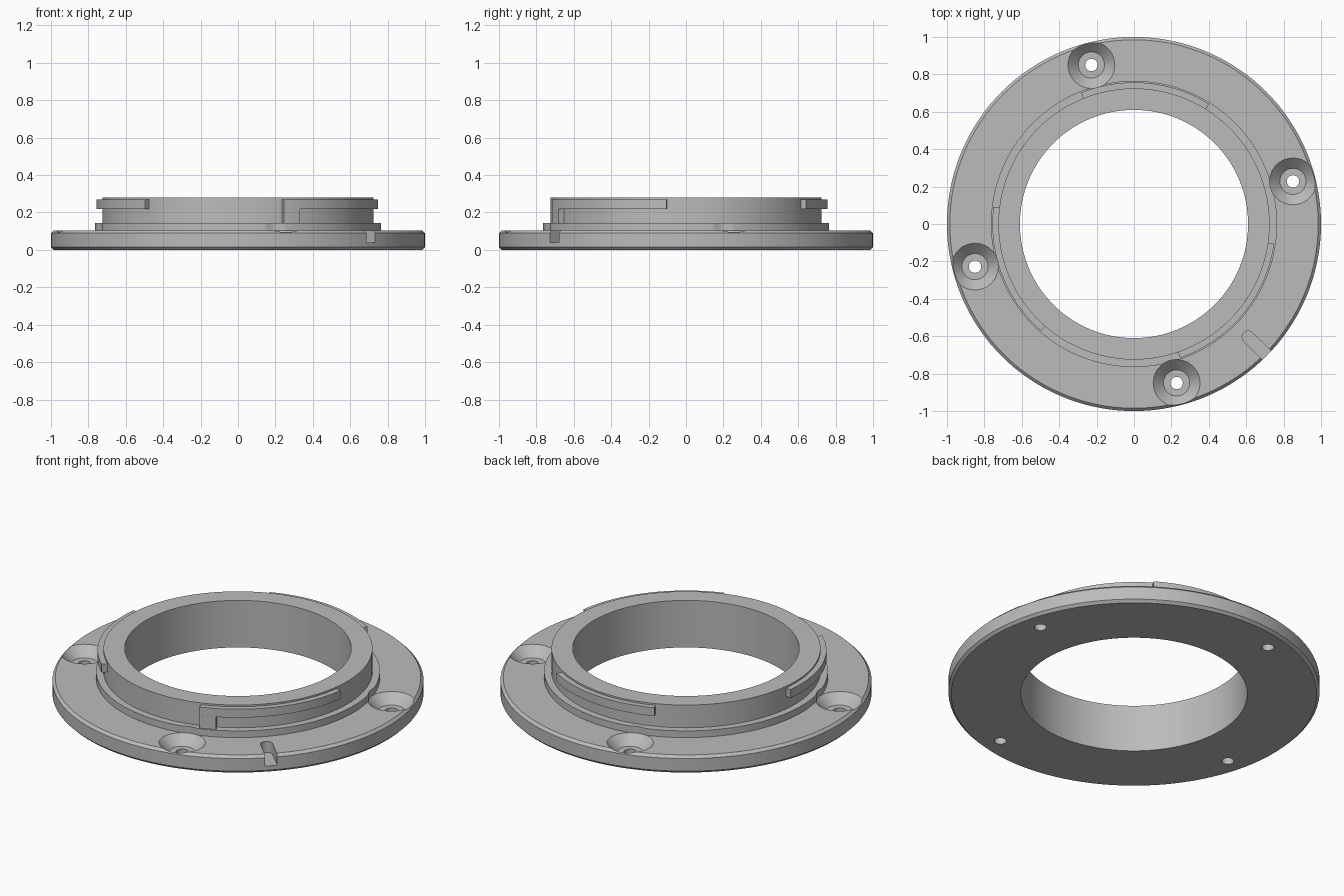
import bpy
import bmesh
from math import radians, cos, sin, pi
from mathutils import Matrix, Vector

if "Cube" in bpy.data.objects:
    bpy.data.objects.remove(bpy.data.objects["Cube"])

metal = bpy.data.materials.new("grey_metal")
metal.use_nodes = True
GREY = (0.5, 0.5, 0.5, 1)
metal.diffuse_color = GREY
metal.node_tree.nodes["Principled BSDF"].inputs["Base Color"].default_value = GREY


def add_object(name, bm):
    bmesh.ops.recalc_face_normals(bm, faces=bm.faces)
    mesh = bpy.data.meshes.new(name)
    bm.to_mesh(mesh)
    bm.free()
    mesh.materials.append(metal)
    obj = bpy.data.objects.new(name, mesh)
    bpy.context.collection.objects.link(obj)
    return obj


def sweep(name, profile, start=0, end=360, steps=144):
    """Turn a closed (radius, height) profile around z, in full or as a sector."""
    full = end - start == 360
    bm = bmesh.new()
    rings = []
    for i in range(steps if full else steps + 1):
        a = radians(start + (end - start) * i / steps)
        rings.append([bm.verts.new((r * cos(a), r * sin(a), z)) for r, z in profile])
    n = len(profile)
    for i in range(steps):
        p, q = rings[i], rings[(i + 1) % len(rings)]
        for j in range(n):
            k = (j + 1) % n
            if p[j] != p[k]:
                bm.faces.new((p[j], q[j], q[k], p[k]))
    if not full:
        bm.faces.new(rings[0])
        bm.faces.new(rings[-1])
    return add_object(name, bm)


def stack(name, levels, segments=48):
    """Solid of revolution through (radius, height) levels, capped at both ends."""
    bm = bmesh.new()
    rings = [[bm.verts.new((r * cos(2 * pi * i / segments), r * sin(2 * pi * i / segments), z))
              for i in range(segments)] for r, z in levels]
    for p, q in zip(rings, rings[1:]):
        for i in range(segments):
            k = (i + 1) % segments
            bm.faces.new((p[i], p[k], q[k], q[i]))
    bm.faces.new(rings[0])
    bm.faces.new(rings[-1])
    return add_object(name, bm)


def cut(target, cutter):
    mod = target.modifiers.new("cut", "BOOLEAN")
    mod.operation = "DIFFERENCE"
    mod.solver = "EXACT"
    mod.object = cutter
    bpy.context.view_layer.objects.active = target
    bpy.ops.object.modifier_apply(modifier=mod.name)
    bpy.data.objects.remove(cutter)


def smooth(obj):
    bpy.ops.object.select_all(action="DESELECT")
    obj.select_set(True)
    bpy.context.view_layer.objects.active = obj
    bpy.ops.object.shade_smooth_by_angle(angle=radians(25))


# Flange, raised step and neck as one turned ring
BORE = 0.61
ring = sweep("mount_ring", [
    (BORE, 0), (0.985, 0), (1, 0.015), (1, 0.09), (0.985, 0.105), (0.765, 0.105),
    (0.765, 0.145), (0.725, 0.145), (0.725, 0.28), (BORE, 0.28)])

# Four countersunk screw holes
for k in range(4):
    a = radians(15 + 90 * k)
    hole = stack("screw_hole_cutter", [
        (0.033, -0.05), (0.033, 0.05), (0.07, 0.05), (0.125, 0.105), (0.125, 0.2)])
    hole.data.transform(Matrix.Translation((0.88 * cos(a), 0.88 * sin(a), 0)))
    cut(ring, hole)

# Round-ended locating slot in the rim
bm = bmesh.new()
w = 0.033
outline = [(0.86 - w * sin(pi * i / 12), w * cos(pi * i / 12)) for i in range(13)]
outline += [(1.1, -w), (1.1, w)]
face = bm.faces.new([bm.verts.new((x, y, 0.04)) for x, y in outline])
top = bmesh.ops.extrude_face_region(bm, geom=[face])["geom"]
bmesh.ops.translate(bm, vec=Vector((0, 0, 0.2)),
                    verts=[v for v in top if isinstance(v, bmesh.types.BMVert)])
slot = add_object("slot_cutter", bm)
slot.data.transform(Matrix.Rotation(radians(-44.7), 4, "Z"))
cut(ring, slot)
smooth(ring)

# Three bayonet tabs around the neck, with a stop under the front one
TAB = [(0.715, 0.22), (0.757, 0.22), (0.757, 0.27), (0.715, 0.27)]
for name, start, end in (("back_tab", 58, 112), ("right_tab", 173, 229), ("front_tab", -71, -8)):
    smooth(sweep(name, TAB, start, end, 28))
STOP = [(0.715, 0.14), (0.757, 0.14), (0.757, 0.22), (0.715, 0.22)]
smooth(sweep("tab_stop", STOP, -71, -64, 4))
